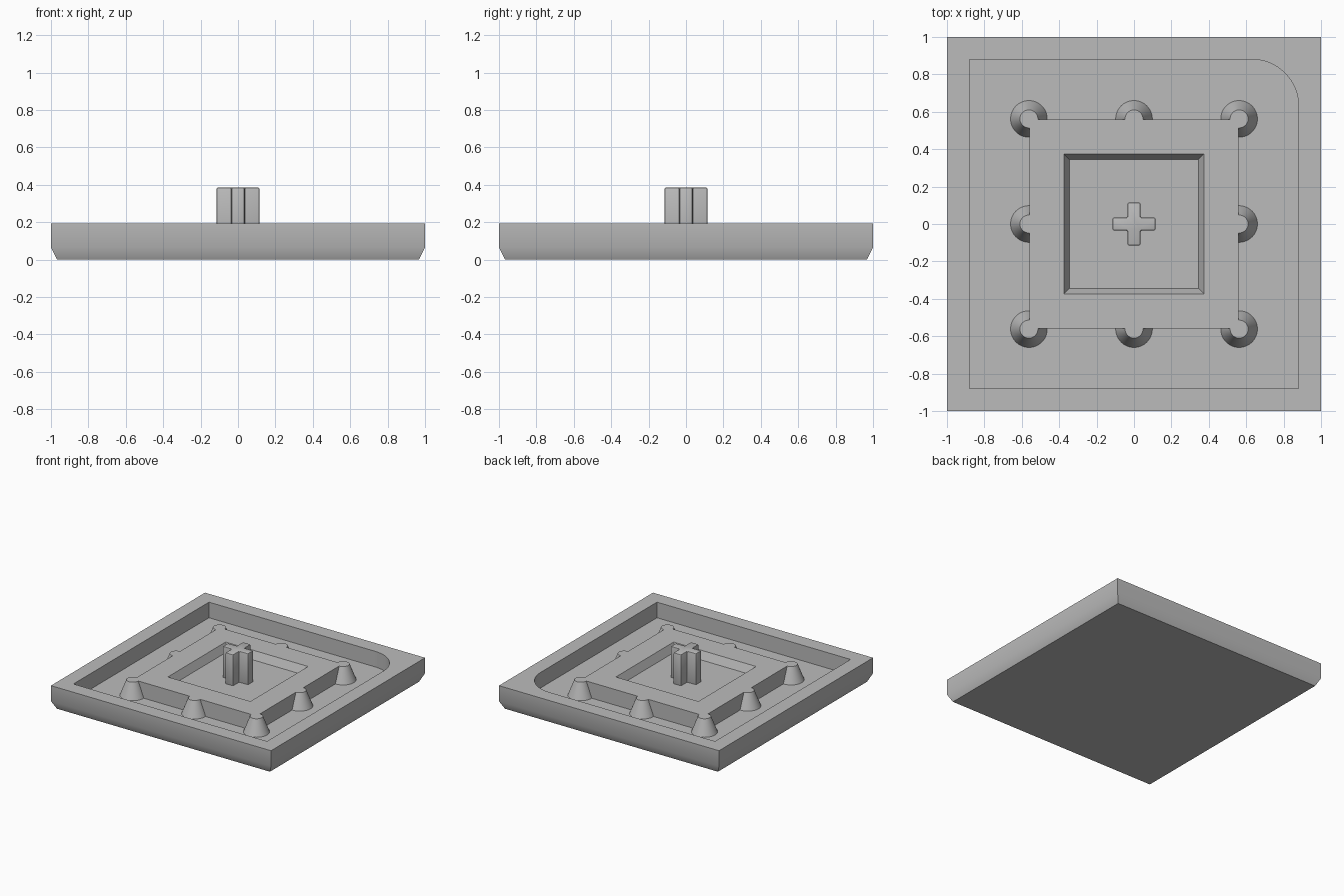
import bpy, bmesh, math

cube = bpy.data.objects.get("Cube")
if cube:
    bpy.data.objects.remove(cube, do_unlink=True)

FLOOR, RECESS, TOP, POST_TOP = 0.065, 0.13, 0.193, 0.385

grey = bpy.data.materials.new("plain grey")
grey.use_nodes = True
colour = (0.5, 0.5, 0.5, 1.0)
grey.diffuse_color = colour
grey.node_tree.nodes["Principled BSDF"].inputs["Base Color"].default_value = colour


def square(h):
    return [(-h, -h), (h, -h), (h, h), (-h, h)]


def loft(name, rings):
    """Solid through stacked outlines, each given as (points, height)."""
    bm = bmesh.new()
    loops = [[bm.verts.new((x, y, z)) for x, y in pts] for pts, z in rings]
    n = len(loops[0])
    for low, high in zip(loops, loops[1:]):
        for i in range(n):
            j = (i + 1) % n
            bm.faces.new((low[i], low[j], high[j], high[i]))
    bm.faces.new(loops[0][::-1])
    bm.faces.new(loops[-1])
    bmesh.ops.recalc_face_normals(bm, faces=bm.faces)
    mesh = bpy.data.meshes.new(name)
    bm.to_mesh(mesh)
    bm.free()
    mesh.materials.append(grey)
    obj = bpy.data.objects.new(name, mesh)
    bpy.context.collection.objects.link(obj)
    return obj


def activate(obj):
    bpy.ops.object.select_all(action='DESELECT')
    obj.select_set(True)
    bpy.context.view_layer.objects.active = obj


def combine(obj, other, operation):
    """Apply a boolean and discard the helper."""
    activate(obj)
    mod = obj.modifiers.new("combine", 'BOOLEAN')
    mod.operation, mod.object, mod.solver = operation, other, 'EXACT'
    bpy.ops.object.modifier_apply(modifier=mod.name)
    bpy.data.objects.remove(other, do_unlink=True)


def finish(obj):
    activate(obj)
    bpy.ops.object.shade_smooth_by_angle(angle=math.radians(30))


# Tray with a tapered underside and a cavity rounded at one corner
tray = loft("tray", [(square(0.968), 0), (square(1), FLOOR), (square(1), TOP)])
r, edge = 0.25, 0.88
arc = [math.radians(90 * i / 24) for i in range(25)]
outline = [(-edge, -edge), (edge, -edge)]
outline += [(edge - r + r * math.cos(a), edge - r + r * math.sin(a)) for a in arc]
outline.append((-edge, edge))
cutter = loft("cavity_cutter", [(outline, FLOOR), (outline, TOP + 0.1)])
cutter.hide_render = True
combine(tray, cutter, 'DIFFERENCE')
finish(tray)

# Raised platform with a sloped central recess
platform = loft("platform", [(square(0.56), FLOOR), (square(0.56), TOP),
                             (square(0.375), TOP), (square(0.345), RECESS)])


# Tapered studs around the platform edge, merged into it
def circle(cx, cy, rad, n=48):
    return [(cx + rad * math.cos(math.tau * i / n),
             cy + rad * math.sin(math.tau * i / n)) for i in range(n)]


for cx in (-0.562, 0, 0.562):
    for cy in (-0.562, 0, 0.562):
        if cx or cy:
            stud = loft("stud", [(circle(cx, cy, 0.098), FLOOR),
                                 (circle(cx, cy, 0.048), TOP)])
            combine(platform, stud, 'UNION')
finish(platform)

# Cross-shaped post with softened edges
a, b = 0.035, 0.115
quarter = [(b, -a), (b, a), (a, a)]
cross = []
for k in range(4):
    c, s = round(math.cos(k * math.pi / 2)), round(math.sin(k * math.pi / 2))
    cross += [(x * c - y * s, x * s + y * c) for x, y in quarter]
post = loft("cross_post", [(cross, RECESS - 0.02), (cross, POST_TOP)])
activate(post)
bevel = post.modifiers.new("soft edges", 'BEVEL')
bevel.width, bevel.segments = 0.008, 2
bpy.ops.object.modifier_apply(modifier=bevel.name)
finish(post)
